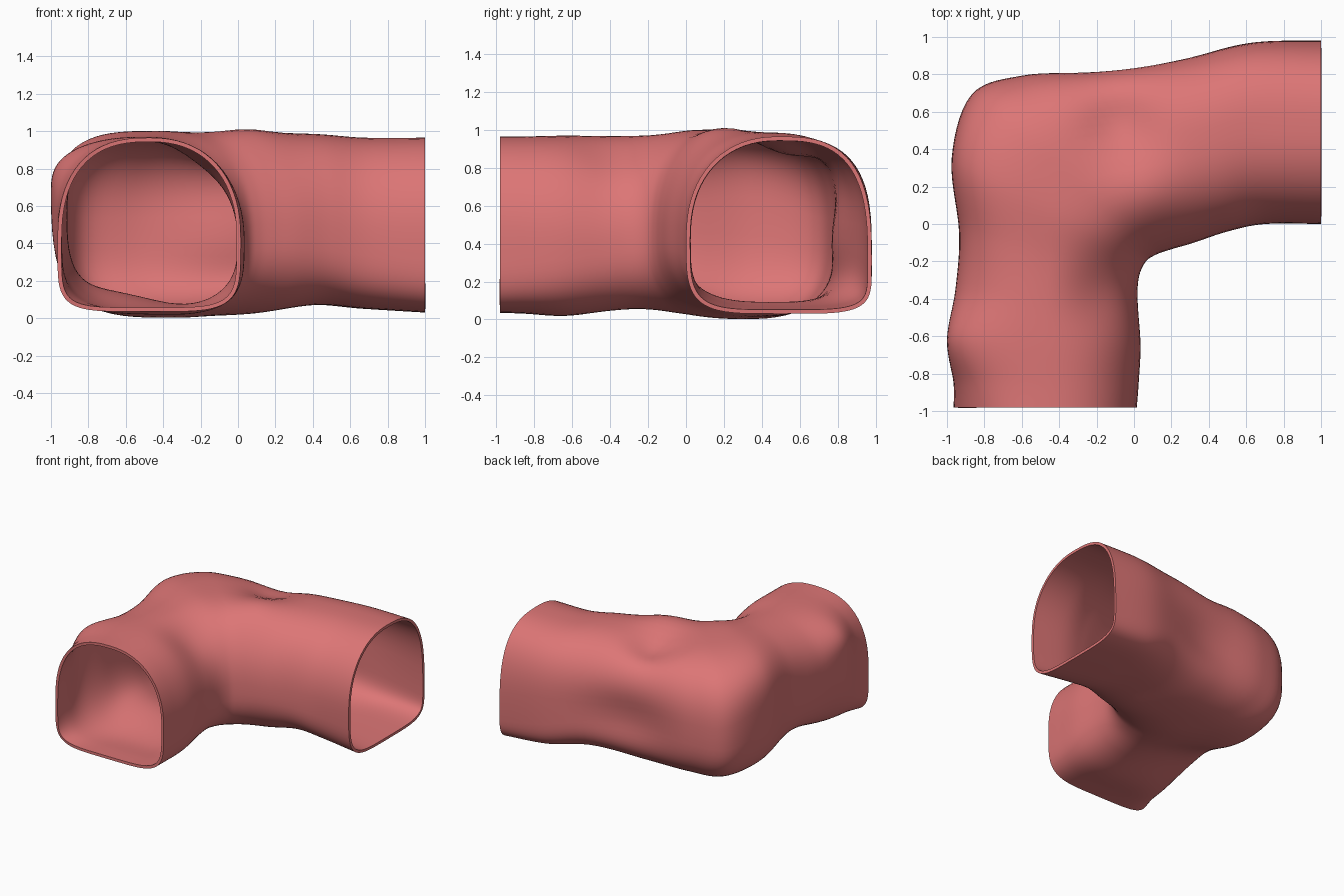
import bpy, math

if "Cube" in bpy.data.objects:
    bpy.data.objects.remove(bpy.data.objects["Cube"])

# Stations along the bent duct:
# inner x, y | outer x, y | bottom z, top z | height of widest point outer, inner
# corner squareness: top outer, top inner, bottom outer, bottom inner
STATIONS = [
    (0.015, -0.98, -0.965, -0.98, 0.035, 0.965, 0.40, 0.42, 2.5, 2.3, 5.0, 4.5),
    (0.025, -0.85, -0.965, -0.85, 0.03, 0.965, 0.52, 0.42, 2.6, 2.2, 4.0, 4.2),
    (0.035, -0.65, -1.0, -0.62, 0.015, 0.97, 0.68, 0.42, 2.7, 2.1, 2.9, 3.6),
    (0.02, -0.42, -0.955, -0.35, 0.03, 0.97, 0.58, 0.42, 2.5, 2.0, 2.9, 3.0),
    (0.025, -0.29, -0.935, -0.05, 0.03, 0.975, 0.55, 0.42, 2.8, 2.1, 2.9, 2.7),
    (0.06, -0.205, -0.975, 0.35, 0.01, 1.0, 0.55, 0.42, 3.2, 2.3, 3.0, 2.6),
    (0.115, -0.165, -0.87, 0.69, 0.0, 0.995, 0.45, 0.42, 2.8, 2.5, 3.0, 2.5),
    (0.20, -0.135, -0.60, 0.80, 0.01, 0.985, 0.45, 0.42, 2.7, 2.5, 2.8, 2.4),
    (0.32, -0.10, -0.20, 0.85, 0.025, 0.985, 0.45, 0.42, 2.7, 2.4, 2.7, 2.4),
    (0.50, -0.04, 0.30, 0.92, 0.07, 0.985, 0.42, 0.42, 2.6, 2.4, 3.0, 2.8),
    (0.70, 0.0, 0.65, 0.975, 0.05, 0.965, 0.40, 0.42, 2.8, 2.3, 4.8, 3.4),
    (1.0, 0.0, 1.0, 0.98, 0.03, 0.965, 0.32, 0.42, 2.8, 2.3, 5.0, 4.0),
]
# Soft dents and swellings: centre x, y, height change, radius
TOP_DENTS = [(-0.08, 0.54, -0.085, 0.19), (0.06, 0.10, 0.055, 0.22),
             (-0.14, -0.36, -0.06, 0.2)]
BOTTOM_DENTS = [(-0.68, -0.2, 0.08, 0.3)]
STEPS, SIDES, WALL = 7, 72, 0.022


def catmull(a, b, c, d, t):
    return 0.5 * (2 * b + (c - a) * t + (2 * a - 5 * b + 4 * c - d) * t * t
                  + (3 * b - a - 3 * c + d) * t ** 3)


def smooth_stations():
    last = len(STATIONS) - 1
    for i in range(last):
        quad = [STATIONS[max(0, min(last, i + k))] for k in (-1, 0, 1, 2)]
        for s in range(STEPS):
            yield [catmull(*v, s / STEPS) for v in zip(*quad)]
    yield list(STATIONS[-1])


def dents(table, x, y):
    return sum(h * math.exp(-((x - cx) ** 2 + (y - cy) ** 2) / r ** 2)
               for cx, cy, h, r in table)


def ring(st):
    ix, iy, ox, oy, zb, zt, zo, zi, to, ti, bo, bi = st
    pts = []
    for k in range(SIDES):
        a = 2 * math.pi * k / SIDES
        c, s = math.cos(a), math.sin(a)
        n = (to if c >= 0 else ti) if s >= 0 else (bo if c >= 0 else bi)
        u = math.copysign(abs(c) ** (2 / n), c)
        w = abs(s) ** (2 / n)
        # blend the widest height from inner to outer wall
        zc = zi + (zo - zi) * (0.5 + 0.5 * c)
        f = 0.5 + 0.5 * u
        x, y = ix + (ox - ix) * f, iy + (oy - iy) * f
        z = zc + (zt - zc) * w if s >= 0 else zc - (zc - zb) * w
        z += w * dents(TOP_DENTS if s > 0 else BOTTOM_DENTS, x, y)
        if c > 0:  # soft hollow in the back wall
            y -= 0.075 * c * math.exp(-((x + 0.02) / 0.38) ** 2 - ((z - 0.42) / 0.24) ** 2) \
                * max(0, min(1, y / 0.8))
        pts.append((x, y, z))
    return pts


# Lofted outer skin
rings = [ring(st) for st in smooth_stations()]
verts = [p for r in rings for p in r]
faces = []
for i in range(len(rings) - 1):
    for k in range(SIDES):
        k2 = (k + 1) % SIDES
        faces.append((i * SIDES + k, i * SIDES + k2,
                      (i + 1) * SIDES + k2, (i + 1) * SIDES + k))
mesh = bpy.data.meshes.new("bent_tube")
mesh.from_pydata(verts, [], faces)
tube = bpy.data.objects.new("bent_tube", mesh)
bpy.context.collection.objects.link(tube)

red = bpy.data.materials.new("soft red")
red.diffuse_color = (0.72, 0.18, 0.18, 1)
red.use_nodes = True
red.node_tree.nodes["Principled BSDF"].inputs["Base Color"].default_value = red.diffuse_color
mesh.materials.append(red)

# Thin wall with open ends
bpy.context.view_layer.objects.active = tube
tube.select_set(True)
mod = tube.modifiers.new("wall", "SOLIDIFY")
mod.thickness = WALL
mod.offset = -1
bpy.ops.object.modifier_apply(modifier=mod.name)
bpy.ops.object.shade_smooth_by_angle(angle=math.radians(40))
